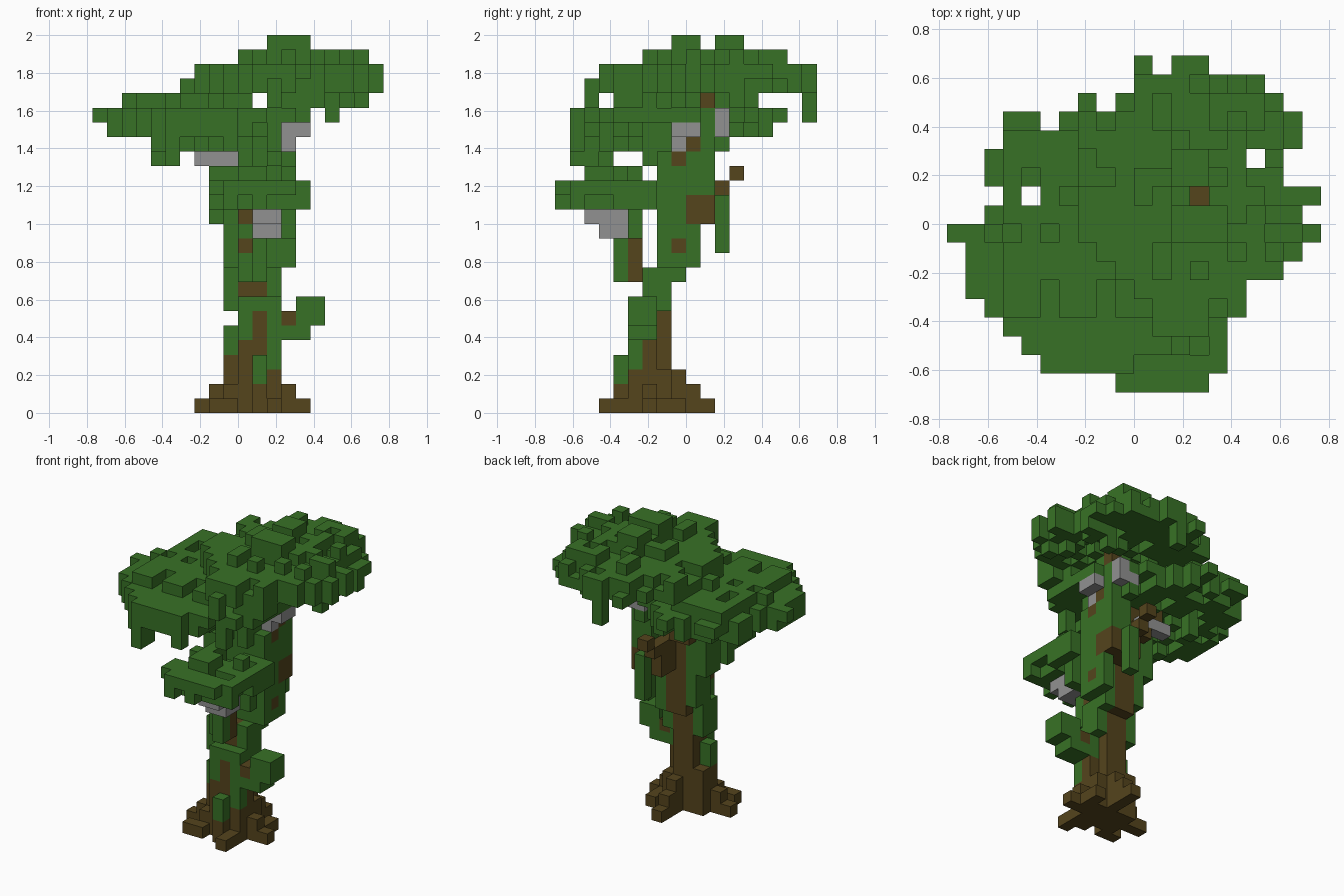
import bpy
import bmesh
import math
import random
from mathutils import Vector

default_cube = bpy.data.objects.get("Cube")
if default_cube:
    bpy.data.objects.remove(default_cube, do_unlink=True)

GRID = (20, 18, 26)
SIZE = 2 / GRID[2]
rng = random.Random(4)
blocks = {}


def make_material(name, colour):
    material = bpy.data.materials.new(name)
    material.use_nodes = True
    material.diffuse_color = (*colour, 1)
    shader = material.node_tree.nodes["Principled BSDF"]
    shader.inputs["Base Color"].default_value = (*colour, 1)
    shader.inputs["Roughness"].default_value = 1
    return material


leaf = make_material("leaf green", (0.039, 0.167, 0.019))
bark = make_material("bark brown", (0.089, 0.058, 0.012))
stone = make_material("fungus grey", (0.285, 0.285, 0.285))


def as_range(span):
    first, last = span if isinstance(span, tuple) else (span, span)
    return range(first, last + 1)


def fill(part, xs, ys, zs):
    """Fill a box of grid cells with one part; later parts win."""
    for x in as_range(xs):
        for y in as_range(ys):
            for z in as_range(zs):
                blocks[x, y, z] = part


def canopy(part, first_row, rows, centre, radii, gaps, rule):
    """Fill a leafy crown from its plan rows; rule picks the levels of a cell."""
    for y, (left, right) in enumerate(rows, first_row):
        for x in range(left, right + 1):
            if (x, y) in gaps:
                continue
            reach = math.hypot((x - centre[0]) / radii[0], (y - centre[1]) / radii[1])
            for z in rule(x, y, reach):
                blocks[x, y, z] = part


def upper_levels(x, y, reach):
    top = round(23.7 - 1.2 * reach ** 2 + rng.uniform(-0.7, 0.7))
    if not (9 < x < 19 and 5 < y < 16):
        top = min(top, 23)
    top = min(max(top, 22), 24) if x > 6 and y > 2 else 22
    levels = {top, max(top - 1, 22)}
    if reach > 0.55 or rng.random() < 0.2:
        levels.add(22)
        if 11 < x < 19 and 3 < y < 14 and y != 10 and rng.random() < 0.5:
            levels.add(21)
    return levels


def side_levels(x, y, reach):
    top = round(21.1 - 1.1 * reach ** 2 + rng.uniform(-0.7, 0.7))
    highest = 21 if 1 < x < 11 and 3 < y < 14 else 20
    lowest = 19 if 0 < x < 11 and y < 14 else 20
    top = min(max(top, lowest), highest)
    levels = [top, max(top - 1, lowest)]
    if 0 < x < 13 and y < 15 and reach > 0.35 and rng.random() < 0.7:
        levels.append(19)
        if x > 3 and y < 12 and rng.random() < 0.25:
            levels.append(18)
    return levels


def low_levels(x, y, reach):
    levels = rng.choice([(14, 15), (14, 15), (15,), (14,)])
    if reach < 0.6 and y > 1 and x < 14 and rng.random() < 0.35:
        levels = (15, 16)
    return levels


# Crowns, given as left and right ends of each plan row
canopy("side_canopy", 1,
       [(5, 9), (4, 11), (3, 13), (2, 14), (1, 14), (1, 14), (1, 14), (0, 14),
        (2, 14), (3, 13), (2, 12), (2, 11), (3, 9), (3, 8), (7, 7)],
       (6, 7.5), (6.2, 7), {(4, 10), (5, 14)}, side_levels)
canopy("upper_canopy", 3,
       [(11, 13), (11, 15), (10, 15), (9, 17), (8, 18), (7, 19), (7, 18), (6, 19),
        (7, 17), (7, 17), (7, 18), (7, 18), (9, 17), (10, 16), (10, 13)],
       (13, 10), (6.5, 7.5), {(16, 12), (11, 17), (13, 10)}, upper_levels)
canopy("low_canopy", 0,
       [(9, 13), (8, 14), (8, 14), (8, 14), (8, 14), (8, 14), (9, 14)],
       (11, 3), (4, 4), set(), low_levels)

# Bumps on the crowns and strands below them
fill("upper_canopy", (12, 14), (8, 9), (24, 25))
fill("upper_canopy", (12, 13), (11, 12), (24, 25))
fill("upper_canopy", (17, 18), 9, 24)
fill("upper_canopy", 11, (6, 7), 24)
fill("upper_canopy", (14, 15), 15, 24)
fill("upper_canopy", 10, (10, 11), 24)
fill("upper_canopy", 19, 10, 23)
fill("upper_canopy", 7, (9, 10), 23)
fill("upper_canopy", (12, 13), 3, 23)
fill("upper_canopy", (12, 13), 17, (22, 23))
fill("upper_canopy", 12, 17, (20, 23))
fill("upper_canopy", 16, 13, (20, 22))
fill("upper_canopy", 15, (4, 5), 21)
fill("upper_canopy", 12, 2, (21, 22))
fill("side_canopy", 8, (7, 8), 22)
fill("side_canopy", (4, 5), (2, 3), 18)
fill("side_canopy", 4, 3, 17)
fill("side_canopy", 5, (1, 2), (17, 20))
fill("low_canopy", 10, (4, 5), 16)
fill("low_canopy", 11, 2, 16)

# Trunk with its roots
fill("trunk", (10, 11), (6, 7), (0, 9))
fill("trunk", 12, 7, (0, 2))
fill("trunk", 12, 6, (0, 4))
fill("trunk", 9, (6, 7), (0, 3))
fill("trunk", (10, 11), 5, (0, 4))
fill("trunk", 11, 5, (5, 6))
fill("trunk", 12, 5, (0, 2))
fill("trunk", (10, 11), (7, 8), (9, 18))
for root in [((7, 8), 6, 0), (8, 6, 1), ((12, 14), 6, 0), (13, (6, 8), 0),
             (13, 6, 1), (12, (3, 4), 0), (11, 4, (0, 1)), (9, 4, 0), (9, 5, (0, 1)),
             (8, 4, 0), (11, 8, (0, 2)), (11, 9, (0, 1)), (11, 10, 0)]:
    fill("trunk", *root)

# Vines wrapped around the trunk
for vine in [(9, 6, (4, 5)), (11, 4, (2, 3)), (12, 5, (3, 7)), (10, 5, (5, 7)),
             (11, 5, 7), (12, 6, (5, 8)), (12, 7, (7, 8)), (9, (6, 7), (7, 9)),
             (12, (6, 8), 9), (9, (7, 8), (10, 16)), (8, (7, 8), (13, 16)),
             ((10, 12), 7, (10, 18)), (13, (7, 8), (10, 16)), (13, 9, (10, 12)),
             (12, 8, (10, 18)), (13, (9, 10), (15, 17)), (12, 11, (11, 14)),
             (13, 7, 17)]:
    fill("vines", *vine)

# Leafy sprig low on the trunk
fill("sprig", (13, 14), (5, 6), 5)
fill("sprig", (14, 15), (5, 6), (6, 7))

# Branches holding up the crowns
for branch in [(13, (5, 6), 6), (10, 5, (11, 13)), (10, 6, 9), (11, 5, (9, 11)),
               ((12, 13), (9, 10), (13, 14)), (11, (9, 10), (13, 15)),
               (11, 11, 15), (11, 12, 16), (13, 8, 17), (13, 8, 11),
               (12, 9, (17, 20)), (13, 9, 18), (13, 10, (21, 23)),
               ((9, 10), (8, 9), 16), ((7, 9), 8, (18, 19))]:
    fill("branches", *branch)

# Vines hanging from the branches
for vine in [(10, 5, (9, 10)), (11, 4, (9, 11)), (10, 5, 12),
             (13, 5, (12, 13)), (12, 5, (12, 13)), (8, 5, 13), ((7, 9), (6, 7), 18),
             (10, 6, (17, 19)), (12, 6, (17, 19)), (12, 8, (19, 21)),
             (13, 9, (19, 21)), (13, 10, (18, 20)), (12, 10, (15, 21)), (12, 11, 18)]:
    fill("vines", *vine)

# Grey fungus clumps under the crowns
fill("fungus", (11, 12), (3, 4), (12, 13))
fill("fungus", (11, 12), 2, 13)
fill("fungus", (7, 9), 9, 17)
fill("fungus", 13, 8, (18, 19))
fill("fungus", 14, (8, 9), 19)
fill("fungus", 13, 11, (19, 20))
fill("fungus", 12, 11, 19)

PART_MATERIALS = {"trunk": bark, "branches": bark, "fungus": stone}


def build_part(name):
    """Make one object from the exposed sides of its cells."""
    bm = bmesh.new()
    corner = Vector((GRID[0] / 2, GRID[1] / 2, 0))
    for cell, part in blocks.items():
        if part != name:
            continue
        for axis in range(3):
            for sign in (-1, 1):
                step = Vector((0, 0, 0))
                step[axis] = sign
                if tuple(int(c + s) for c, s in zip(cell, step)) in blocks:
                    continue
                u = Vector((0, 0, 0))
                u[(axis + 1) % 3] = 0.5
                v = step.cross(u)
                middle = Vector(cell) + Vector((0.5, 0.5, 0.5)) - corner + step / 2
                ring = [middle - u - v, middle + u - v, middle + u + v, middle - u + v]
                bm.faces.new([bm.verts.new(p * SIZE) for p in ring])
    bmesh.ops.remove_doubles(bm, verts=bm.verts, dist=SIZE / 100)
    mesh = bpy.data.meshes.new(name)
    bm.to_mesh(mesh)
    bm.free()
    mesh.materials.append(PART_MATERIALS.get(name, leaf))
    bpy.context.collection.objects.link(bpy.data.objects.new(name, mesh))


for part_name in sorted(set(blocks.values())):
    build_part(part_name)
